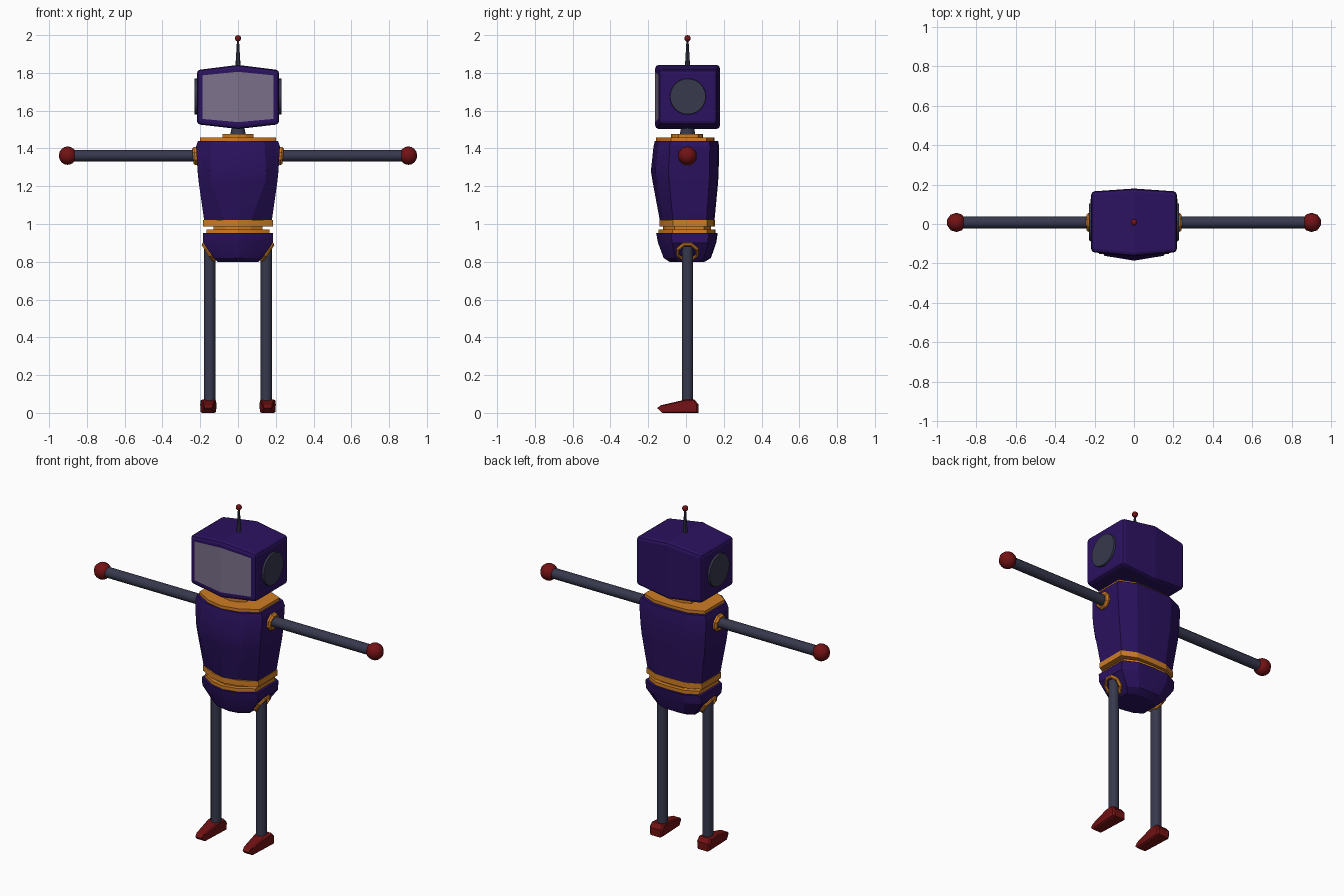
import bpy, bmesh, math
from mathutils import Vector

if "Cube" in bpy.data.objects:
    bpy.data.objects.remove(bpy.data.objects["Cube"])

Y = 0.008  # depth of the body axis


def colour(name, rgb):
    m = bpy.data.materials.new(name)
    m.diffuse_color = (*rgb, 1)
    m.use_nodes = True
    m.node_tree.nodes["Principled BSDF"].inputs["Base Color"].default_value = m.diffuse_color
    return m


PURPLE = colour("purple", (0.024, 0.006, 0.115))
GREY = colour("screen grey", (0.20, 0.165, 0.255))
ORANGE = colour("orange", (0.62, 0.205, 0.018))
STEEL = colour("dark steel", (0.038, 0.041, 0.075))
RED = colour("dark red", (0.17, 0.006, 0.007))


def finish(name, bm, *mats, angle=30):
    bmesh.ops.recalc_face_normals(bm, faces=bm.faces)
    me = bpy.data.meshes.new(name)
    bm.to_mesh(me)
    bm.free()
    for m in mats:
        me.materials.append(m)
    ob = bpy.data.objects.new(name, me)
    bpy.context.collection.objects.link(ob)
    if angle:
        bpy.ops.object.select_all(action='DESELECT')
        ob.select_set(True)
        bpy.context.view_layer.objects.active = ob
        bpy.ops.object.shade_smooth_by_angle(angle=math.radians(angle))
    return ob


def rod(name, a, b, r1, r2, mat, sides=12, angle=40):
    a, b = Vector(a), Vector(b)
    bm = bmesh.new()
    bmesh.ops.create_cone(bm, cap_ends=True, segments=sides, radius1=r1, radius2=r2, depth=(b - a).length)
    rot = (b - a).to_track_quat('Z', 'Y').to_matrix()
    for v in bm.verts:
        v.co = rot @ v.co + (a + b) / 2
    return finish(name, bm, mat, angle=angle)


def ball(name, c, r, mat, u=10, v=8):
    bm = bmesh.new()
    bmesh.ops.create_uvsphere(bm, u_segments=u, v_segments=v, radius=r)
    bmesh.ops.translate(bm, verts=bm.verts, vec=c)
    return finish(name, bm, mat, angle=60)


def loft(name, rings, mat, angle=20):
    """Skin a stack of closed rings of 3D points and cap both ends."""
    bm = bmesh.new()
    rows = [[bm.verts.new(p) for p in ring] for ring in rings]
    n = len(rows[0])
    for lo, hi in zip(rows, rows[1:]):
        for i in range(n):
            j = (i + 1) % n
            bm.faces.new((lo[i], lo[j], hi[j], hi[i]))
    bm.faces.new(rows[0][::-1])
    bm.faces.new(rows[-1])
    return finish(name, bm, mat, angle=angle)


def section(z, w, front, back, fx):
    """Ten-sided body outline with a slight point at front and back."""
    half = [(0, front), (fx, front * 0.87), (w, front * 0.5), (w, back * 0.72), (w * 0.55, back * 0.97)]
    pts = half + [(0, back)] + [(-x, y) for x, y in half[:0:-1]]
    return [(x, y, z) for x, y in pts]


def cuff(name, c, normal, r, minor):
    """Eight-sided ring with a square profile."""
    rot = Vector(normal).to_track_quat('Z', 'Y').to_matrix()
    bm = bmesh.new()
    prof = [(r - minor, -minor), (r, -minor), (r, minor * 0.4), (r - minor * 0.5, minor), (r - minor, minor)]
    rows = []
    for i in range(8):
        t = math.tau * (i + 0.5) / 8
        rows.append([bm.verts.new(rot @ Vector((q * math.cos(t), q * math.sin(t), h)) + Vector(c)) for q, h in prof])
    for i in range(8):
        a, b = rows[i], rows[(i + 1) % 8]
        for k in range(5):
            m = (k + 1) % 5
            bm.faces.new((a[k], a[m], b[m], b[k]))
    return finish(name, bm, ORANGE, angle=0)


# Torso and pelvis
loft("torso", [section(1.01, 0.178, -0.137, 0.150, 0.065),
               section(1.22, 0.208, -0.176, 0.170, 0.145),
               section(1.28, 0.214, -0.186, 0.173, 0.148),
               section(1.41, 0.222, -0.172, 0.175, 0.142),
               section(1.44, 0.212, -0.165, 0.170, 0.138)], PURPLE)
loft("pelvis", [section(0.798, 0.105, -0.085, 0.095, 0.06),
                section(0.82, 0.128, -0.118, 0.132, 0.07),
                section(0.90, 0.184, -0.148, 0.160, 0.09),
                section(0.952, 0.184, -0.158, 0.168, 0.09)], PURPLE)

# Orange trim bands, from the waist up to the collar
for name, z0, z1, w, f, b in (("lower_waist_band", 0.95, 0.972, 0.168, -0.145, 0.155),
                              ("waist_core", 0.965, 0.995, 0.13, -0.122, 0.132),
                              ("upper_waist_band", 0.987, 1.02, 0.184, -0.140, 0.153),
                              ("lower_collar", 1.437, 1.458, 0.200, -0.160, 0.150),
                              ("upper_collar", 1.455, 1.477, 0.083, -0.080, 0.090)):
    loft(name, [section(z0, w, f, b, w * 0.5), section(z1, w, f, b, w * 0.5)], ORANGE)

# Neck
rod("neck", (0, Y, 1.47), (0, Y, 1.53), 0.042, 0.030, STEEL)

# Head: box with a raised middle loop, bevelled, and an inset screen
bm = bmesh.new()
cols = []
for x, y0, y1, z0, z1 in ((-0.218, -0.143, 0.165, 1.528, 1.815),
                          (0, -0.163, 0.180, 1.503, 1.842),
                          (0.218, -0.143, 0.165, 1.528, 1.815)):
    cols.append([bm.verts.new((x, y, z)) for y, z in ((y0, z0), (y1, z0), (y1, z1), (y0, z1))])
for a, b in zip(cols, cols[1:]):
    for i in range(4):
        j = (i + 1) % 4
        bm.faces.new((a[i], a[j], b[j], b[i]))
bm.faces.new(cols[0])
bm.faces.new(cols[2][::-1])
bmesh.ops.recalc_face_normals(bm, faces=bm.faces)
sharp = [e for e in bm.edges if e.calc_face_angle() > 0.6]
bmesh.ops.bevel(bm, geom=sharp, offset=0.018, segments=2, profile=0.5, affect='EDGES')
bm.normal_update()
front = [f for f in bm.faces if f.normal.y < -0.97 and f.calc_area() > 0.01]
bmesh.ops.inset_region(bm, faces=front, thickness=0.018, depth=0.0)
for f in front:
    f.material_index = 1
finish("head", bm, PURPLE, GREY, angle=0)

# Antenna
rod("antenna", (0, Y, 1.83), (0, Y, 1.98), 0.014, 0.005, STEEL, 8)
ball("antenna_tip", (0, Y, 1.983), 0.017, RED)

# Foot outline: depth, height, half width
FOOT = [(0.066, 0.0, 0.034), (0.066, 0.045, 0.036), (0.045, 0.07, 0.034), (-0.005, 0.07, 0.032),
        (-0.135, 0.04, 0.024), (-0.153, 0.025, 0.020), (-0.125, 0.0, 0.028)]

for s, side in ((1, "left"), (-1, "right")):
    # Ear disc
    rod(side + "_ear", (s * 0.21, 0.01, 1.675), (s * 0.229, 0.01, 1.675), 0.097, 0.094, STEEL, 24)
    # Arm
    cuff(side + "_shoulder_cuff", (s * 0.222, Y, 1.36), (s, 0, -0.1), 0.052, 0.017)
    rod(side + "_arm", (s * 0.2, Y, 1.362), (s * 0.88, Y, 1.362), 0.03, 0.03, STEEL)
    ball(side + "_hand", (s * 0.902, Y, 1.362), 0.049, RED)
    # Leg
    cuff(side + "_hip_cuff", (s * 0.153, Y, 0.853), (s * 0.84, 0, -0.55), 0.062, 0.014)
    rod(side + "_leg", (s * 0.15, Y, 0.05), (s * 0.15, Y, 0.88), 0.03, 0.03, STEEL)
    # Foot
    mid = s * 0.157
    foot = [[(mid + k * w * e, y * q + 0.0, 0.035 + (z - 0.035) * q) for y, z, w in FOOT]
            for k, e, q in ((-1, 1.2, 0.86), (-1, 0.95, 1), (1, 0.95, 1), (1, 1.2, 0.86))]
    loft(side + "_foot", foot, RED, angle=25)
